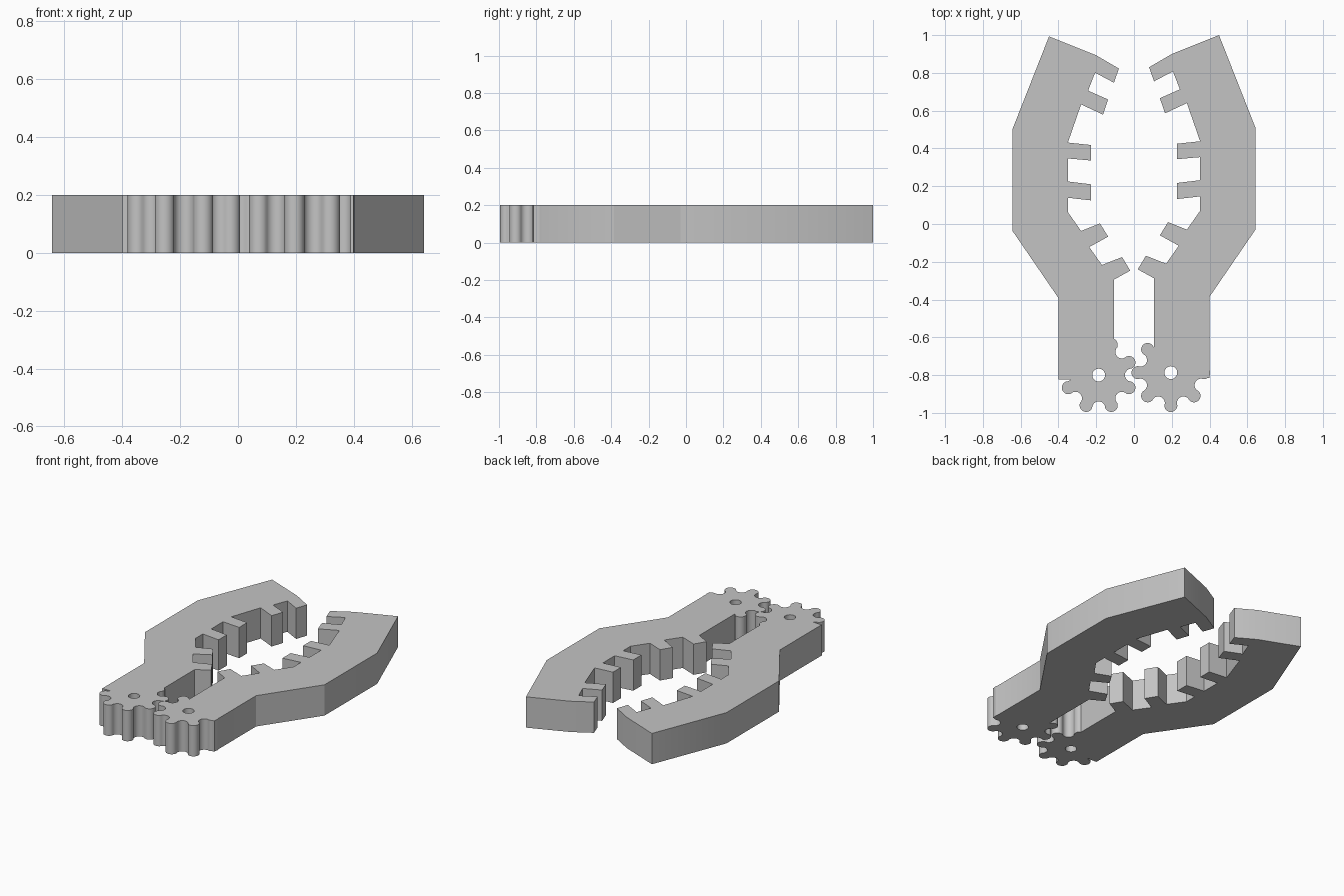
import bpy
import bmesh
from math import sin, cos, pi, radians

THICKNESS = 0.2
PITCH_RADIUS = 0.177
TOOTH_COUNT = 8

default_cube = bpy.data.objects.get("Cube")
if default_cube:
    bpy.data.objects.remove(default_cube, do_unlink=True)

# Single plain grey
grey = bpy.data.materials.new("plain_grey")
grey.use_nodes = True
grey.diffuse_color = (0.55, 0.55, 0.55, 1)
grey.node_tree.nodes["Principled BSDF"].inputs["Base Color"].default_value = grey.diffuse_color


def extrude_outline(name, outline, bottom=0.0, top=THICKNESS):
    """Turn a flat outline into a solid slab."""
    bm = bmesh.new()
    face = bm.faces.new([bm.verts.new((x, y, bottom)) for x, y in outline])
    result = bmesh.ops.extrude_face_region(bm, geom=[face])
    raised = [v for v in result["geom"] if isinstance(v, bmesh.types.BMVert)]
    bmesh.ops.translate(bm, verts=raised, vec=(0, 0, top - bottom))
    bmesh.ops.recalc_face_normals(bm, faces=bm.faces)
    mesh = bpy.data.meshes.new(name)
    bm.to_mesh(mesh)
    bm.free()
    mesh.materials.append(grey)
    obj = bpy.data.objects.new(name, mesh)
    bpy.context.collection.objects.link(obj)
    return obj


def circle_outline(cx, cy, radius, steps=32):
    return [(cx + radius * cos(2 * pi * i / steps),
             cy + radius * sin(2 * pi * i / steps)) for i in range(steps)]


def gear_outline(cx, cy, first_angle, steps=12):
    """Round teeth and round valleys alternating along the pitch circle."""
    points = []
    half_step = pi / TOOTH_COUNT
    lobe = PITCH_RADIUS * sin(half_step / 2)
    for k in range(2 * TOOTH_COUNT):
        angle = first_angle + k * half_step
        bulge = 1 if k % 2 == 0 else -1
        for i in range(steps):
            t = pi * i / steps
            outward = PITCH_RADIUS * cos(half_step / 2) + bulge * lobe * sin(t)
            along = -lobe * cos(t)
            points.append((cx + outward * cos(angle) - along * sin(angle),
                           cy + outward * sin(angle) + along * cos(angle)))
    return points


def combine(target, other, operation):
    """Apply a boolean and discard the helper."""
    modifier = target.modifiers.new("combine", "BOOLEAN")
    modifier.operation = operation
    modifier.solver = "EXACT"
    modifier.object = other
    bpy.context.view_layer.objects.active = target
    bpy.ops.object.modifier_apply(modifier=modifier.name)
    bpy.data.objects.remove(other, do_unlink=True)


# Outer edge of the arm, from the gear end up to the tip
outer_edge = [(0.105, -0.815), (0.4, -0.815), (0.4, -0.385),
              (0.643, -0.03), (0.643, 0.51), (0.45, 1)]

# Gripping edge, from the tip down; each row is one tooth
gripping_teeth = [
    [(0.2, 0.9), (0.08, 0.83), (0.106, 0.755), (0.206, 0.808)],
    [(0.243, 0.713), (0.137, 0.666), (0.164, 0.586), (0.28, 0.64)],
    [(0.35, 0.438), (0.227, 0.425), (0.227, 0.343), (0.35, 0.354)],
    [(0.35, 0.232), (0.227, 0.217), (0.227, 0.132), (0.35, 0.146)],
    [(0.35, 0.07), (0.28, -0.03), (0.18, 0.01), (0.137, -0.06), (0.237, -0.115)],
    [(0.17, -0.21), (0.063, -0.168), (0.02, -0.24), (0.105, -0.287)],
]
arm_outline = outer_edge + [p for tooth in gripping_teeth for p in tooth]


def build_jaw(name, side, drop, pivot, gear_angle):
    outline = [(side * x, y - drop) for x, y in arm_outline]
    jaw = extrude_outline(name, outline)
    gear = extrude_outline(name + "_gear", gear_outline(*pivot, gear_angle))
    combine(jaw, gear, "UNION")
    # Pivot hole through the gear centre
    hole = extrude_outline(name + "_hole", circle_outline(*pivot, 0.034),
                           -THICKNESS, 2 * THICKNESS)
    combine(jaw, hole, "DIFFERENCE")
    bpy.ops.object.select_all(action="DESELECT")
    jaw.select_set(True)
    bpy.context.view_layer.objects.active = jaw
    bpy.ops.object.shade_smooth_by_angle(angle=radians(30))


# The two meshing jaws
build_jaw("left_jaw", 1, 0, (0.195, -0.787), 0)
build_jaw("right_jaw", -1, 0.007, (-0.187, -0.8), pi / TOOTH_COUNT)
